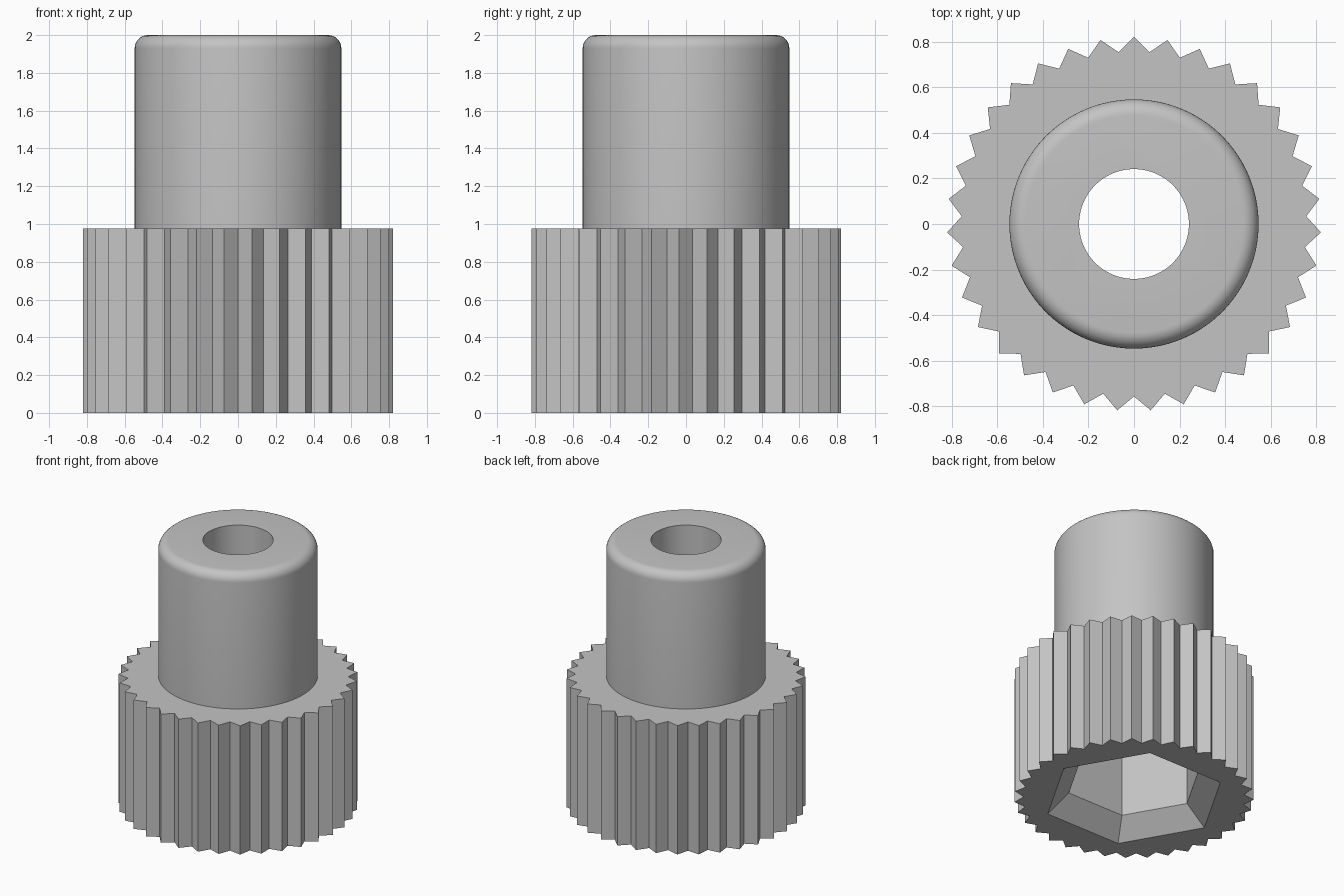
import bpy, bmesh
from math import sin, cos, pi, radians

old = bpy.data.objects.get("Cube")
if old:
    bpy.data.objects.remove(old, do_unlink=True)

grey = bpy.data.materials.new("plain_grey")
grey.use_nodes = True
colour = (0.55, 0.55, 0.55, 1)
grey.diffuse_color = colour
grey.node_tree.nodes["Principled BSDF"].inputs["Base Color"].default_value = colour


def ring(radii, z, start=0):
    """Points around the z axis, one per radius, counterclockwise."""
    n = len(radii)
    return [(r * cos(start + 2 * pi * i / n), r * sin(start + 2 * pi * i / n), z)
            for i, r in enumerate(radii)]


def loft(name, rings):
    """Closed solid through a stack of rings, bottom to top."""
    bm = bmesh.new()
    loops = [[bm.verts.new(p) for p in r] for r in rings]
    n = len(loops[0])
    for a, b in zip(loops, loops[1:]):
        for i in range(n):
            j = (i + 1) % n
            bm.faces.new((a[i], a[j], b[j], b[i]))
    bm.faces.new(loops[0][::-1])
    bm.faces.new(loops[-1])
    mesh = bpy.data.meshes.new(name)
    bm.to_mesh(mesh)
    bm.free()
    mesh.materials.append(grey)
    obj = bpy.data.objects.new(name, mesh)
    bpy.context.collection.objects.link(obj)
    return obj


def combine(target, tool, operation):
    """Apply a boolean and discard its tool."""
    tool.hide_render = True
    mod = target.modifiers.new(operation.lower(), 'BOOLEAN')
    mod.object, mod.operation, mod.solver = tool, operation, 'EXACT'
    bpy.context.view_layer.objects.active = target
    bpy.ops.object.modifier_apply(modifier=mod.name)
    bpy.data.objects.remove(tool, do_unlink=True)


# Toothed base, one tip pointing to the back
TEETH, BASE_TOP = 35, 0.975
outline = [0.821, 0.757] * TEETH
knob = loft("toothed_knob", [ring(outline, z, pi / 2) for z in (0, BASE_TOP)])

# Shaft with a rounded top edge
SEGS, R, FILLET = 96, 0.547, 0.07
profile = [(R, 0.85)]
for k in range(9):
    a = k * pi / 16
    profile.append((R - FILLET * (1 - cos(a)), 2 - FILLET * (1 - sin(a))))
shaft = loft("shaft", [ring([r] * SEGS, z) for r, z in profile])
combine(knob, shaft, 'UNION')

# Hexagonal socket underneath with a flared mouth
socket_profile = [(0.745, -0.1), (0.63, 0), (0.475, 0.135), (0.475, 0.7)]
socket = loft("socket_cutter", [ring([r] * 6, z) for r, z in socket_profile])
combine(knob, socket, 'DIFFERENCE')

# Round bore through the shaft
bore = loft("bore_cutter", [ring([0.241] * SEGS, z) for z in (0.3, 2.2)])
combine(knob, bore, 'DIFFERENCE')

bpy.ops.object.select_all(action='DESELECT')
knob.select_set(True)
bpy.context.view_layer.objects.active = knob
bpy.ops.object.shade_smooth_by_angle(angle=radians(25))
